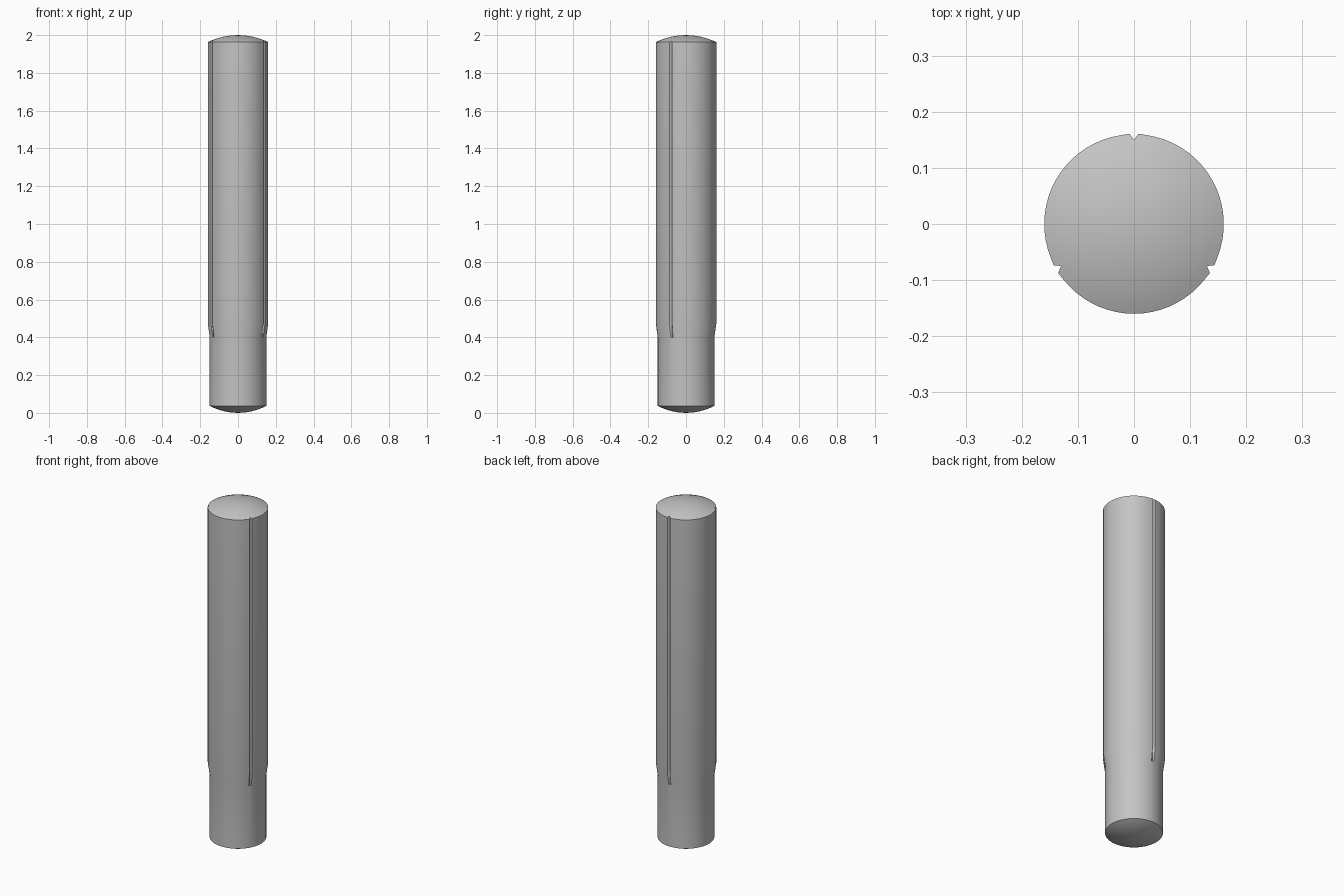
import bpy, bmesh
from math import sqrt, sin, cos, tau, pi

cube = bpy.data.objects.get("Cube")
if cube:
    bpy.data.objects.remove(cube, do_unlink=True)

R_BODY, R_FOOT, LIP = 0.16, 0.15, 0.001
CAP, TOP, FLARE_LOW, FLARE_HIGH = 0.037, 2.0, 0.40, 0.475
GROOVE_HALF, STEPS = 0.05, 20   # groove half angle, segments between grooves


def dome_drop(r, rim):
    """How far a dome of the given rim radius falls away at radius r."""
    ball = (rim * rim + CAP * CAP) / (2 * CAP)
    return ball - sqrt(ball * ball - r * r)


# Ring angles: a groove bottom followed by a plain arc, three times
ring_points = []
for k in range(3):
    start = pi / 2 + k * tau / 3
    ring_points.append((start, "groove"))
    for i in range(STEPS + 1):
        angle = start + GROOVE_HALF + (tau / 3 - 2 * GROOVE_HALF) * i / STEPS
        ring_points.append((angle, "lip" if i in (0, STEPS) else "arc"))

bm = bmesh.new()


def ring(r, z, top_dome=False):
    verts = []
    for angle, kind in ring_points:
        radius, height = r, z
        if r > R_FOOT:
            if kind == "groove":
                radius = R_FOOT
            elif kind == "lip":
                radius = r + LIP
        if top_dome:
            height = TOP - dome_drop(radius, R_BODY)
        verts.append(bm.verts.new((radius * cos(angle), radius * sin(angle), height)))
    return verts


# Rings from the bottom dome, up the foot, flare and body, to the top dome
fractions = (0.25, 0.5, 0.75, 0.9)
rings = [ring(R_FOOT * f, dome_drop(R_FOOT * f, R_FOOT)) for f in fractions]
rings += [ring(R_FOOT, CAP), ring(R_FOOT, FLARE_LOW), ring(R_BODY, FLARE_HIGH),
          ring(R_BODY, TOP - CAP, True)]
rings += [ring(R_BODY * f, TOP, True) for f in reversed(fractions)]

n = len(ring_points)
for low, high in zip(rings, rings[1:]):
    for i in range(n):
        j = (i + 1) % n
        bm.faces.new((low[i], low[j], high[j], high[i]))

# Close both domes at their tips
for end, z in ((rings[0], 0), (rings[-1], TOP)):
    tip = bm.verts.new((0, 0, z))
    for i in range(n):
        bm.faces.new((end[i], end[(i + 1) % n], tip))
bmesh.ops.recalc_face_normals(bm, faces=bm.faces)

mesh = bpy.data.meshes.new("grooved_pin")
bm.to_mesh(mesh)
bm.free()
pin = bpy.data.objects.new("grooved_pin", mesh)
bpy.context.collection.objects.link(pin)

# Plain grey steel
steel = bpy.data.materials.new("grey_steel")
steel.use_nodes = True
colour = (0.55, 0.55, 0.55, 1)
steel.diffuse_color = colour
steel.node_tree.nodes["Principled BSDF"].inputs["Base Color"].default_value = colour
mesh.materials.append(steel)

bpy.ops.object.select_all(action="DESELECT")
pin.select_set(True)
bpy.context.view_layer.objects.active = pin
bpy.ops.object.shade_smooth_by_angle(angle=pi / 9)
